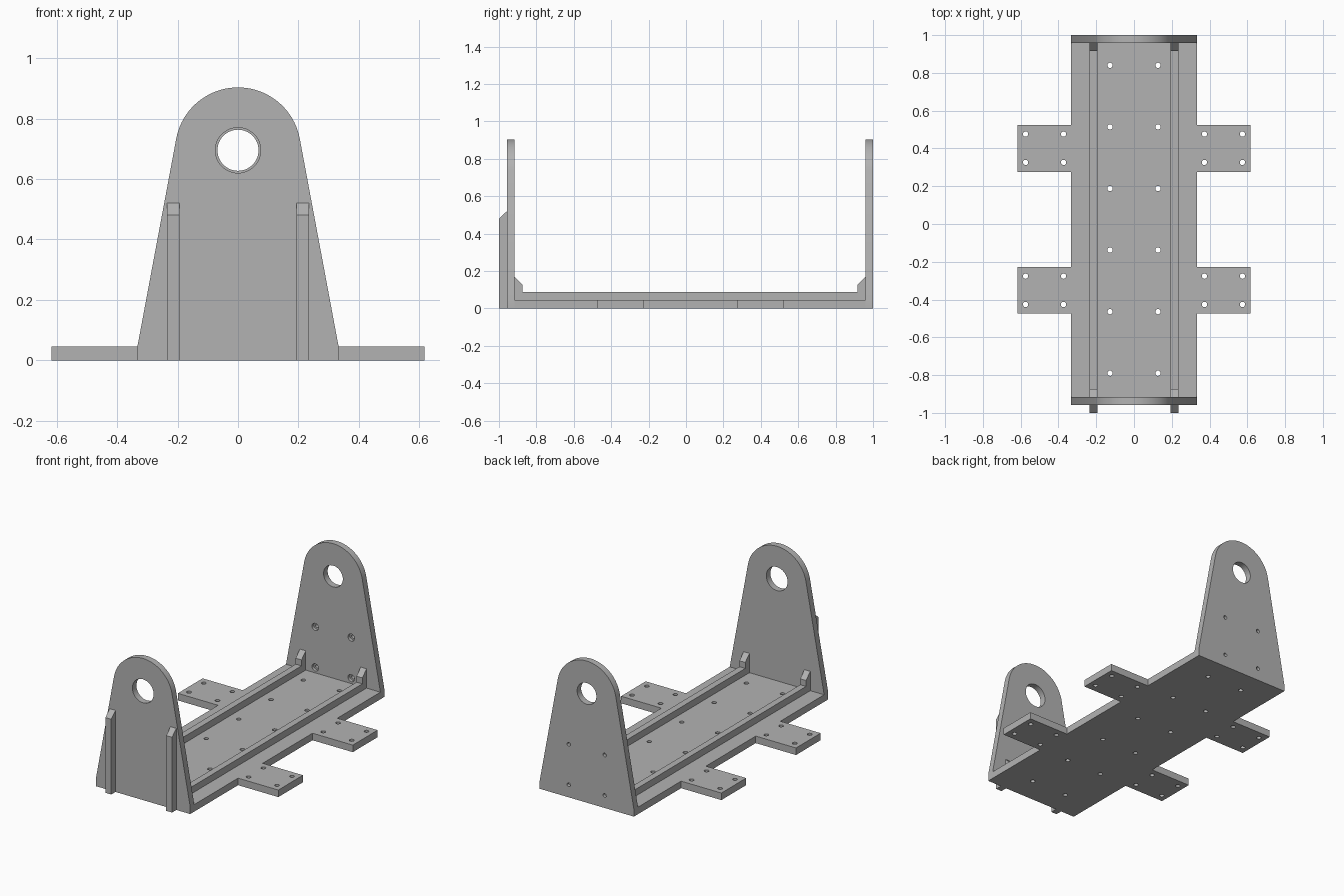
import bpy, bmesh, math
from mathutils import Matrix, Vector

cube = bpy.data.objects.get("Cube")
if cube:
    bpy.data.objects.remove(cube, do_unlink=True)

grey = bpy.data.materials.new("plain grey")
grey.use_nodes = True
colour = (0.45, 0.45, 0.45, 1)
grey.diffuse_color = colour
grey.node_tree.nodes["Principled BSDF"].inputs["Base Color"].default_value = colour

# Shared dimensions
HALF_W, THICK = 0.333, 0.045
FRONT_OUT, FRONT_IN = -0.957, -0.916
BACK_IN, BACK_OUT = 0.959, 1.0
HOLE_Z, TOP_R = 0.695, 0.208
BOLT_X = 0.127


def make_object(name, bm):
    mesh = bpy.data.meshes.new(name)
    bmesh.ops.recalc_face_normals(bm, faces=bm.faces)
    bm.to_mesh(mesh)
    bm.free()
    mesh.materials.append(grey)
    obj = bpy.data.objects.new(name, mesh)
    bpy.context.collection.objects.link(obj)
    return obj


def extrude_profile(name, points, depth):
    """Extrude a closed outline of 3D points along a vector."""
    bm = bmesh.new()
    face = bm.faces.new([bm.verts.new(p) for p in points])
    result = bmesh.ops.extrude_face_region(bm, geom=[face], use_keep_orig=True)
    verts = [g for g in result["geom"] if isinstance(g, bmesh.types.BMVert)]
    bmesh.ops.translate(bm, verts=verts, vec=Vector(depth))
    return make_object(name, bm)


def activate(obj):
    bpy.ops.object.select_all(action="DESELECT")
    obj.select_set(True)
    bpy.context.view_layer.objects.active = obj


def drill(obj, centres, radius, depth, axis="Z", segments=24):
    """Cut round holes centred on the given points."""
    bm = bmesh.new()
    turn = Matrix.Rotation(math.pi / 2, 4, "X") if axis == "Y" else Matrix()
    for c in centres:
        bmesh.ops.create_cone(bm, cap_ends=True, segments=segments, radius1=radius,
                              radius2=radius, depth=depth,
                              matrix=Matrix.Translation(c) @ turn)
    cutter = make_object("hole_cutter", bm)
    cutter.hide_render = True
    mod = obj.modifiers.new("holes", "BOOLEAN")
    mod.operation, mod.solver, mod.object = "DIFFERENCE", "EXACT", cutter
    activate(obj)
    bpy.ops.object.modifier_apply(modifier=mod.name)
    bpy.data.objects.remove(cutter, do_unlink=True)


def smooth(obj):
    activate(obj)
    bpy.ops.object.shade_smooth_by_angle(angle=math.radians(30))


# Base plate with four mounting tabs
right_edge = [(HALF_W, FRONT_IN)]
for y0, y1 in ((-0.475, -0.227), (0.275, 0.525)):
    right_edge += [(HALF_W, y0), (0.617, y0), (0.617, y1), (HALF_W, y1)]
right_edge.append((HALF_W, BACK_IN))
outline = right_edge + [(-x, y) for x, y in reversed(right_edge)]
base = extrude_profile("base_plate", [(x, y, 0) for x, y in outline], (0, 0, THICK))
floor_holes = [(s * BOLT_X, 0.84 - 0.326 * i, 0) for s in (-1, 1) for i in range(6)]
tab_holes = [(s * x, y, 0) for s in (-1, 1) for x in (0.373, 0.574)
             for y in (-0.426, -0.276, 0.326, 0.476)]
drill(base, floor_holes + tab_holes, 0.014, 0.2)
smooth(base)


# Upright end plates with rounded tops
def end_plate(name, y0, y1, hole_radius):
    tilt = math.radians(10.6)
    steps = 40
    pts = [(-HALF_W, THICK), (-HALF_W, 0), (HALF_W, 0), (HALF_W, THICK)]
    for i in range(steps + 1):
        a = tilt + (math.pi - 2 * tilt) * i / steps
        pts.append((TOP_R * math.cos(a), HOLE_Z + TOP_R * math.sin(a)))
    plate = extrude_profile(name, [(x, y0, z) for x, z in pts], (0, y1 - y0, 0))
    drill(plate, [(0, y0, HOLE_Z)], hole_radius, 0.2, "Y", 48)
    return plate


front_plate = end_plate("front_plate", FRONT_OUT, FRONT_IN, 0.075)
smooth(front_plate)
back_plate = end_plate("back_plate", BACK_IN, BACK_OUT, 0.068)
# Counterbored bolt holes in the back plate
bolts = [(x, z) for x in (-BOLT_X, BOLT_X) for z in (0.08, 0.338)]
drill(back_plate, [(x, BACK_IN, z) for x, z in bolts], 0.023, 0.04, "Y")
drill(back_plate, [(x, BACK_IN, z) for x, z in bolts], 0.012, 0.2, "Y")
smooth(back_plate)

# Floor rails with raised ends, and outer ribs on the front plate
RAIL_W, RAIL_TOP, STEP = 0.041, 0.088, 0.042
rail = [(FRONT_IN, THICK), (BACK_IN, THICK), (BACK_IN, 0.168), (BACK_IN - STEP, 0.126),
        (BACK_IN - STEP, RAIL_TOP), (FRONT_IN + STEP, RAIL_TOP),
        (FRONT_IN + STEP, 0.126), (FRONT_IN, 0.168)]
rib = [(-1.0, 0), (FRONT_OUT, 0), (FRONT_OUT, 0.52), (-1.0, 0.48)]
for side, x in (("left", 0.194), ("right", -0.194 - RAIL_W)):
    extrude_profile(side + "_rail", [(x, y, z) for y, z in rail], (RAIL_W, 0, 0))
    extrude_profile(side + "_front_rib", [(x, y, z) for y, z in rib], (RAIL_W, 0, 0))
